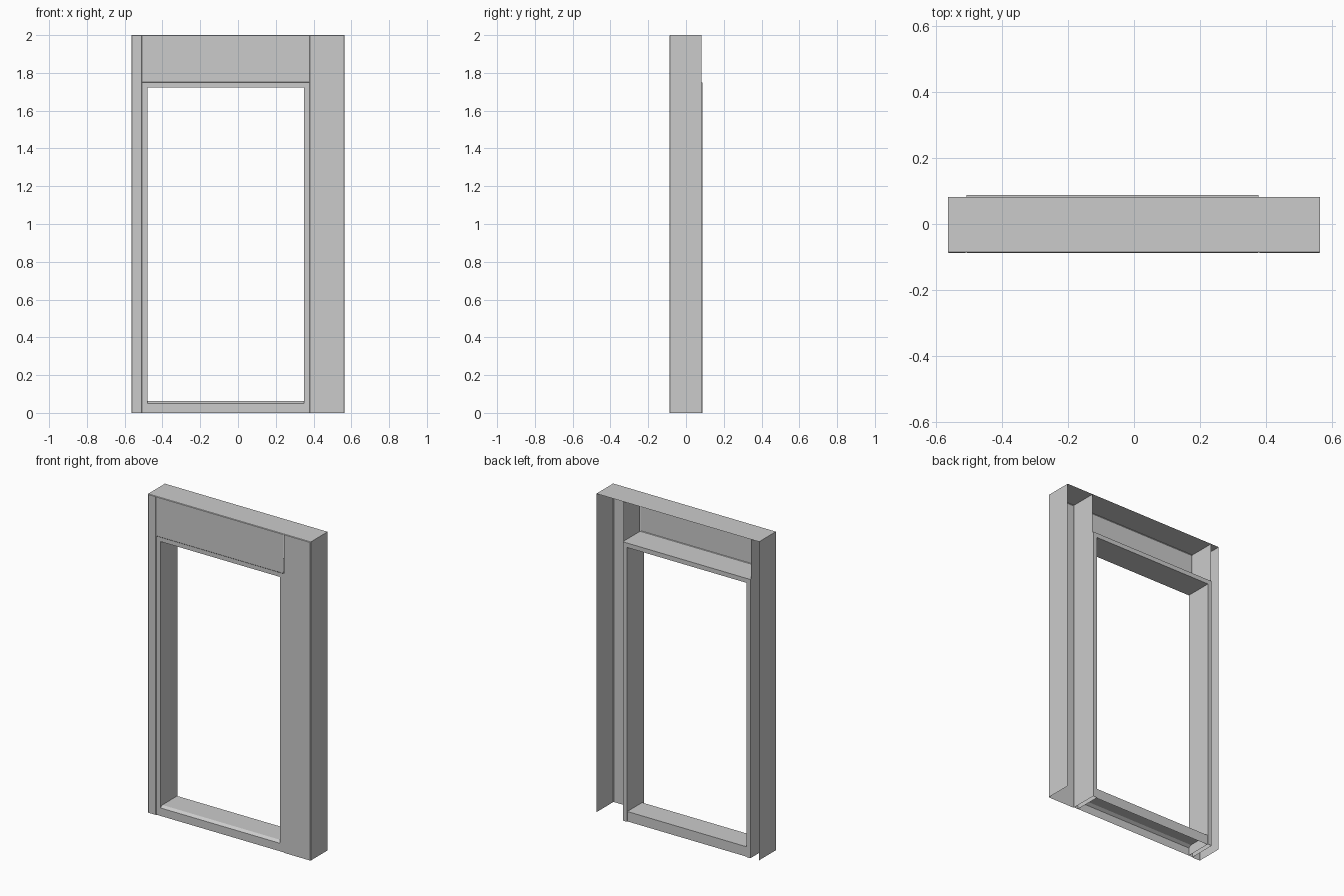
import bpy, bmesh

if "Cube" in bpy.data.objects:
    bpy.data.objects.remove(bpy.data.objects["Cube"])

FRONT, BACK = -0.0875, 0.082      # cladding depth
CASE_F, CASE_B = -0.083, 0.0875   # casing depth, set slightly back
XL, XR, ZT = -0.508, 0.378, 1.75  # outer edge of the casing
W = 0.028                         # casing width


def finish(name, bm):
    mesh = bpy.data.meshes.new(name)
    bm.to_mesh(mesh)
    bm.free()
    obj = bpy.data.objects.new(name, mesh)
    bpy.context.collection.objects.link(obj)
    return obj


def open_box(name, x0, x1, z0, z1, omit):
    """Sheet box with the listed sides left open and its upright front edges eased."""
    bm = bmesh.new()
    v = {(i, j, k): bm.verts.new(((x0, x1)[i], (FRONT, BACK)[j], (z0, z1)[k]))
         for i in (0, 1) for j in (0, 1) for k in (0, 1)}
    sides = {
        "front": [(0, 0, 0), (1, 0, 0), (1, 0, 1), (0, 0, 1)],
        "back": [(1, 1, 0), (0, 1, 0), (0, 1, 1), (1, 1, 1)],
        "left": [(0, 1, 0), (0, 0, 0), (0, 0, 1), (0, 1, 1)],
        "right": [(1, 0, 0), (1, 1, 0), (1, 1, 1), (1, 0, 1)],
        "top": [(0, 0, 1), (1, 0, 1), (1, 1, 1), (0, 1, 1)],
        "bottom": [(0, 1, 0), (1, 1, 0), (1, 0, 0), (0, 0, 0)],
    }
    for side, keys in sides.items():
        if side not in omit:
            bm.faces.new([v[k] for k in keys])
    edges = [e for e in bm.edges if len(e.link_faces) == 2
             and all(abs(p.co.y - FRONT) < 1e-5 for p in e.verts)]
    bmesh.ops.bevel(bm, geom=edges, offset=0.003, segments=1, affect='EDGES')
    return finish(name, bm)


def skin(name, rows):
    """Join rows of points with quads."""
    bm = bmesh.new()
    grid = [[bm.verts.new(p) for p in row] for row in rows]
    for a, b in zip(grid, grid[1:]):
        for i in range(len(a) - 1):
            bm.faces.new((a[i], a[i + 1], b[i + 1], b[i]))
    return finish(name, bm)


# Cladding: open at the back and underneath
open_box("left_panel", -0.565, XL, 0, 2, ("back", "bottom"))
open_box("right_panel", XR, 0.565, 0, 2, ("back", "bottom"))
open_box("header_panel", XL, XR, ZT, 2, ("back", "left", "right"))

# Mitred door casing: front flange, lining and back flange around the opening
profile = [(0, CASE_F), (W, CASE_F), (W, CASE_B), (0, CASE_B), (0, BACK)]
skin("door_casing", [
    [(XL + o, y, 0) for o, y in profile],
    [(XL + o, y, ZT - o) for o, y in profile],
    [(XR - o, y, ZT - o) for o, y in profile],
    [(XR - o, y, 0) for o, y in profile],
])

# Threshold with a sloped front lip
sill = [(CASE_F, 0), (CASE_F, 0.05), (-0.065, 0.062), (BACK, 0.062), (BACK, 0)]
skin("threshold", [[(x, y, z) for y, z in sill] for x in (XR - W, XL + W)])
